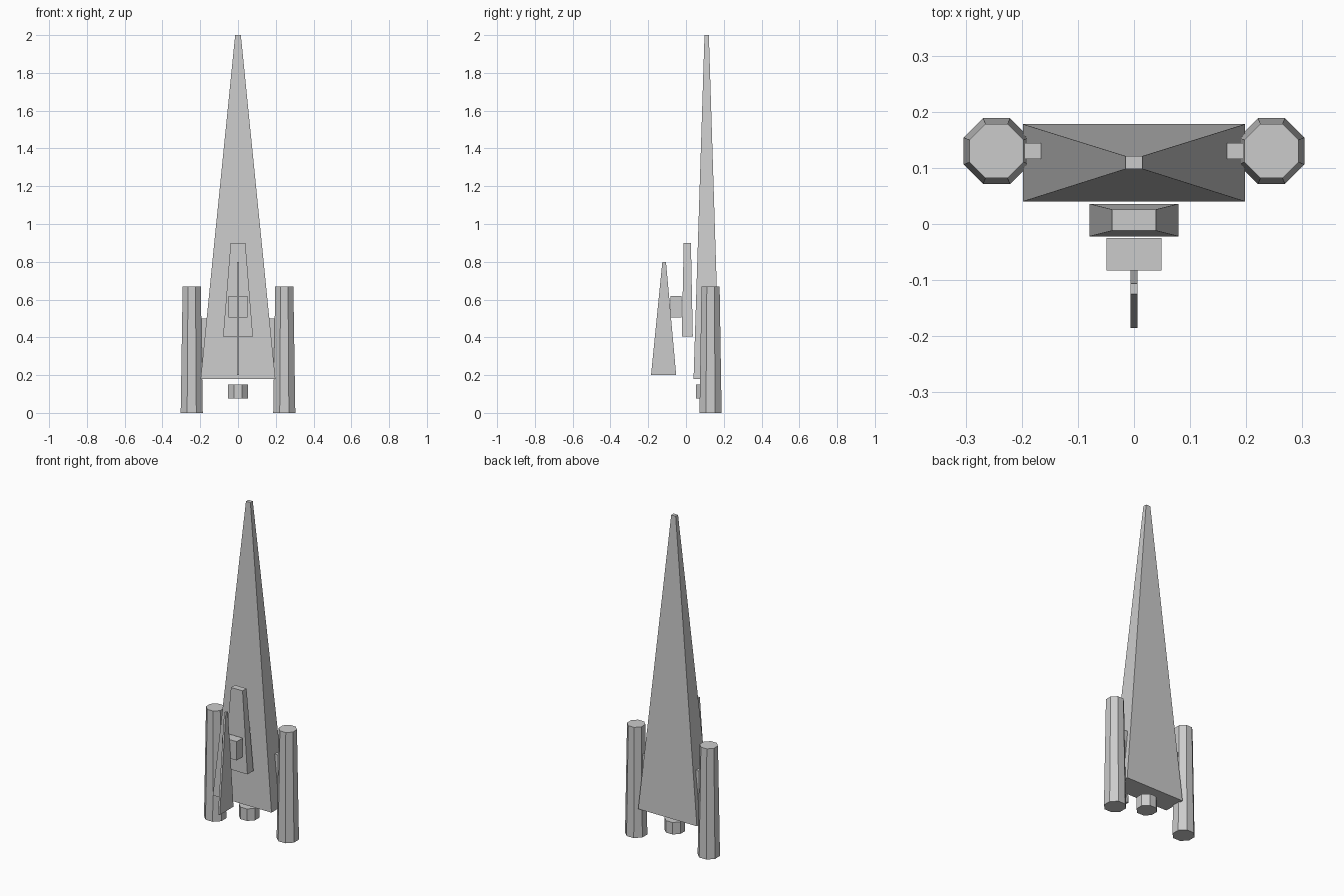
import bpy, bmesh, math

if "Cube" in bpy.data.objects:
    bpy.data.objects.remove(bpy.data.objects["Cube"])

grey = bpy.data.materials.new("plain grey")
grey.diffuse_color = (0.6, 0.6, 0.6, 1)
grey.use_nodes = True
grey.node_tree.nodes["Principled BSDF"].inputs["Base Color"].default_value = grey.diffuse_color


def loft(name, bottom, top, z0, z1):
    """Solid between two matching outlines at heights z0 and z1."""
    bm = bmesh.new()
    lo = [bm.verts.new((x, y, z0)) for x, y in bottom]
    hi = [bm.verts.new((x, y, z1)) for x, y in top]
    n = len(lo)
    bm.faces.new(lo[::-1])
    bm.faces.new(hi)
    for i in range(n):
        j = (i + 1) % n
        bm.faces.new((lo[i], lo[j], hi[j], hi[i]))
    mesh = bpy.data.meshes.new(name)
    bm.to_mesh(mesh)
    bm.free()
    mesh.materials.append(grey)
    obj = bpy.data.objects.new(name, mesh)
    bpy.context.collection.objects.link(obj)
    return obj


def rect(x0, x1, y0, y1):
    return [(x0, y0), (x1, y0), (x1, y1), (x0, y1)]


def octagon(cx, cy, apothem):
    r = apothem / math.cos(math.pi / 8)
    return [(cx + r * math.cos(math.pi * (2 * i + 1) / 8),
             cy + r * math.sin(math.pi * (2 * i + 1) / 8)) for i in range(8)]


# Tall tapered hull and the nozzle below it
loft("hull", rect(-0.198, 0.198, 0.04, 0.178),
     rect(-0.015, 0.015, 0.098, 0.121), 0.18, 2.0)
loft("nozzle", octagon(0, 0.108, 0.054), octagon(0, 0.108, 0.054), 0.077, 0.15)

# Side engines and the struts that join them to the hull
for side, s in (("left", -1), ("right", 1)):
    loft(side + "_engine", octagon(s * 0.245, 0.13, 0.0585),
         octagon(s * 0.245, 0.13, 0.048), 0, 0.67)
    xs = sorted((s * 0.15, s * 0.22))
    strut = rect(*xs, 0.116, 0.144)
    loft(side + "_strut", strut, strut, 0.2, 0.5)

# Front plate, block and upright fin
loft("front_plate", rect(-0.079, 0.079, -0.022, 0.036),
     rect(-0.039, 0.039, -0.012, 0.026), 0.405, 0.9)
block = rect(-0.049, 0.049, -0.083, -0.025)
loft("front_block", block, block, 0.505, 0.62)
loft("front_fin", rect(-0.006, 0.006, -0.185, -0.052),
     rect(-0.006, 0.006, -0.125, -0.106), 0.2, 0.8)
